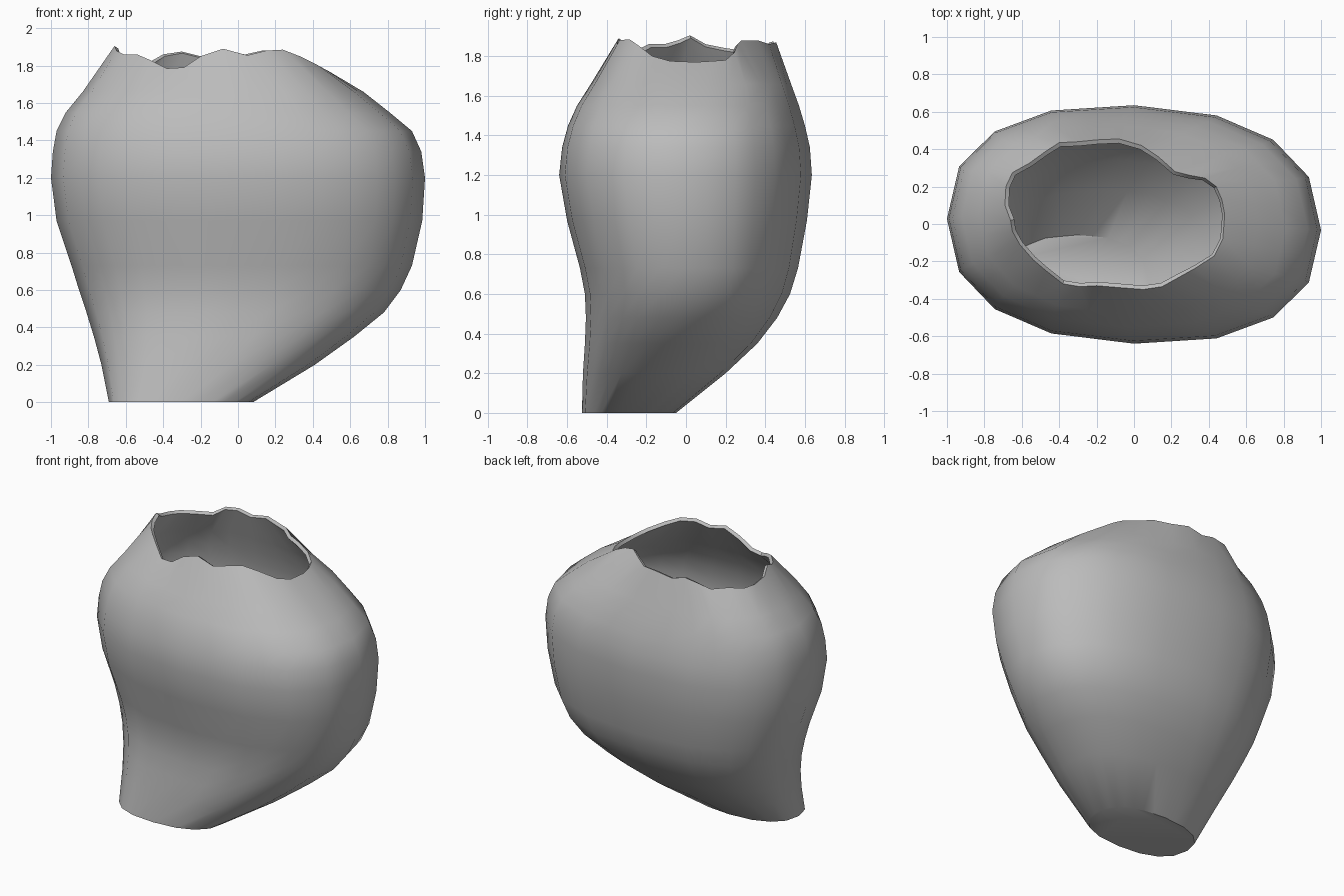
import bpy, bmesh, math

if "Cube" in bpy.data.objects:
    bpy.data.objects.remove(bpy.data.objects["Cube"], do_unlink=True)

clay = bpy.data.materials.new("grey clay")
clay.use_nodes = True
clay.diffuse_color = (0.5, 0.5, 0.5, 1)
clay.node_tree.nodes["Principled BSDF"].inputs["Base Color"].default_value = (0.5, 0.5, 0.5, 1)

# Vessel sections: height, left x, right x, front y, back y
SECTIONS = [
    (0.00, -0.69, 0.08, -0.525, -0.05),
    (0.20, -0.73, 0.41, -0.52, 0.20),
    (0.35, -0.77, 0.62, -0.51, 0.36),
    (0.48, -0.81, 0.78, -0.505, 0.46),
    (0.60, -0.85, 0.87, -0.51, 0.525),
    (0.73, -0.89, 0.93, -0.535, 0.565),
    (0.97, -0.97, 0.985, -0.60, 0.61),
    (1.20, -1.00, 1.00, -0.64, 0.635),
    (1.34, -0.99, 0.98, -0.625, 0.625),
    (1.45, -0.97, 0.93, -0.595, 0.60),
    (1.55, -0.92, 0.81, -0.55, 0.57),
    (1.66, -0.83, 0.67, -0.48, 0.53),
]

# Broken rim, counter-clockwise from the left side
RIM = [
    (.485, .05, 1.77), (.47, .13, 1.775), (.44, .20, 1.78), (.38, .245, 1.82),
    (.30, .26, 1.86), (.22, .28, 1.88), (.13, .36, 1.88), (.04, .42, 1.86),
    (-.08, .455, 1.87), (-.20, .45, 1.85), (-.30, .44, 1.875), (-.40, .435, 1.86),
    (-.47, .39, 1.82), (-.56, .325, 1.83), (-.65, .275, 1.83), (-.685, .20, 1.84),
    (-.69, .10, 1.86), (-.66, .02, 1.905), (-.65, -.04, 1.88), (-.61, -.11, 1.86),
    (-.54, -.19, 1.86), (-.47, -.25, 1.83), (-.38, -.32, 1.785), (-.29, -.335, 1.79),
    (-.20, -.33, 1.85), (-.08, -.34, 1.89), (.05, -.35, 1.855), (.15, -.335, 1.88),
    (.24, -.285, 1.885), (.33, -.235, 1.85), (.43, -.17, 1.80), (.475, -.08, 1.775),
]
N = len(RIM)


def rounded(v):
    """Slightly squared-off circle coordinate."""
    return math.copysign(abs(v) ** 0.85, v)


def section_ring(z, x0, x1, y0, y1):
    """Sixteen-sided section with a midpoint on each side."""
    corners = []
    for k in range(N // 2):
        t = 4 * math.pi * k / N
        c, s = rounded(math.cos(t)), rounded(math.sin(t))
        corners.append(((x0 + x1) / 2 + c * (x1 - x0) / 2,
                        (y0 + y1) / 2 + s * (y1 - y0) / 2 - 0.03 * c * min(1, z)))
    ring = []
    for a, b in zip(corners, corners[1:] + corners[:1]):
        ring += [(a[0], a[1], z), ((a[0] + b[0]) / 2, (a[1] + b[1]) / 2, z)]
    return ring


# Loft the wall up to the jagged rim and close the base
bm = bmesh.new()
rings = [[bm.verts.new(p) for p in section_ring(*s)] for s in SECTIONS]
rings.append([bm.verts.new(p) for p in RIM])
for low, high in zip(rings, rings[1:]):
    for i in range(N):
        j = (i + 1) % N
        bm.faces.new((low[i], low[j], high[j], high[i]))
bm.faces.new(rings[0][::-1])
mesh = bpy.data.meshes.new("broken_vessel")
bm.to_mesh(mesh)
bm.free()
vessel = bpy.data.objects.new("broken_vessel", mesh)
bpy.context.collection.objects.link(vessel)
mesh.materials.append(clay)

# Wall thickness, grown inward
shell = vessel.modifiers.new("wall thickness", 'SOLIDIFY')
shell.thickness = 0.025
shell.offset = -1

bpy.context.view_layer.objects.active = vessel
vessel.select_set(True)
bpy.ops.object.modifier_apply(modifier=shell.name)
bpy.ops.object.shade_smooth_by_angle(angle=math.radians(35))
